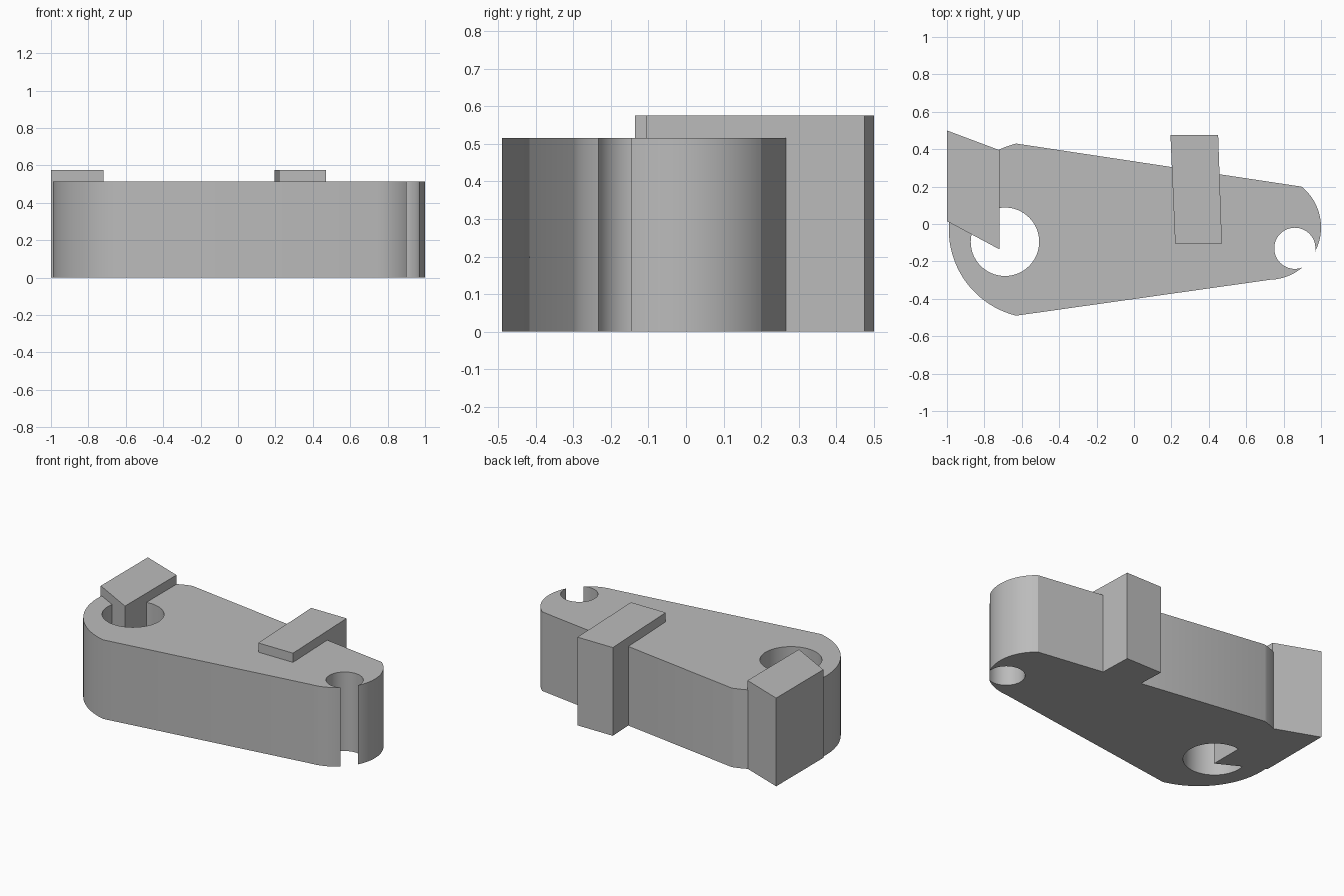
import bpy, bmesh
from math import atan2, cos, sin, pi, radians

if "Cube" in bpy.data.objects:
    bpy.data.objects.remove(bpy.data.objects["Cube"], do_unlink=True)

ARM_TOP, BLOCK_TOP = 0.515, 0.575

grey = bpy.data.materials.new("plain grey")
grey.use_nodes = True
grey.diffuse_color = (0.5, 0.5, 0.5, 1)
grey.node_tree.nodes["Principled BSDF"].inputs["Base Color"].default_value = (0.5, 0.5, 0.5, 1)


def arc(cx, cy, r, a0, a1, n):
    """Points along an arc, both ends included."""
    return [(cx + r * cos(a0 + (a1 - a0) * i / n),
             cy + r * sin(a0 + (a1 - a0) * i / n)) for i in range(n + 1)]


def prism(name, outline, z0, z1):
    """Upright solid from a counter-clockwise outline."""
    bm = bmesh.new()
    face = bm.faces.new([bm.verts.new((x, y, z0)) for x, y in outline])
    up = bmesh.ops.extrude_face_region(bm, geom=[face])["geom"]
    bmesh.ops.translate(bm, vec=(0, 0, z1 - z0),
                        verts=[v for v in up if isinstance(v, bmesh.types.BMVert)])
    bmesh.ops.recalc_face_normals(bm, faces=bm.faces)
    mesh = bpy.data.meshes.new(name)
    bm.to_mesh(mesh)
    bm.free()
    mesh.materials.append(grey)
    obj = bpy.data.objects.new(name, mesh)
    bpy.context.collection.objects.link(obj)
    return obj


def combine(target, tool, operation):
    """Apply a boolean and discard its tool."""
    mod = target.modifiers.new(operation.lower(), "BOOLEAN")
    mod.object, mod.operation, mod.solver = tool, operation, "EXACT"
    bpy.ops.object.modifier_apply(modifier=mod.name)
    bpy.data.objects.remove(tool, do_unlink=True)


# Tapered arm with a large and a small rounded end
big_angle = atan2(0.46, -0.114)
outline = arc(0.72, -0.018, 0.28, radians(-88), radians(51), 48)
outline += arc(-0.516, -0.03, 0.474, big_angle, 2 * pi - big_angle, 56)
arm = prism("lever_arm", outline, 0, ARM_TOP)

bpy.ops.object.select_all(action="DESELECT")
arm.select_set(True)
bpy.context.view_layer.objects.active = arm

# Pivot hole and the pin hole that breaks through the small end
for name, x, y, r in (("pivot_hole", -0.69, -0.095, 0.183),
                      ("pin_hole", 0.86, -0.13, 0.11)):
    cutter = prism(name, arc(x, y, r, 0, 2 * pi, 64)[:-1], -0.1, 0.8)
    cutter.hide_render = True
    combine(arm, cutter, "DIFFERENCE")

# Slanted end block, reaching into the pivot hole, and the side block
blocks = {
    "end_block": [(-1, 0.5), (-1, 0.015), (-0.72, -0.135), (-0.72, 0.395)],
    "side_block": [(0.195, 0.475), (0.22, -0.105), (0.47, -0.105), (0.45, 0.475)],
}
for name, corners in blocks.items():
    combine(arm, prism(name, corners, 0, BLOCK_TOP), "UNION")

bpy.ops.object.shade_smooth_by_angle(angle=radians(27))
